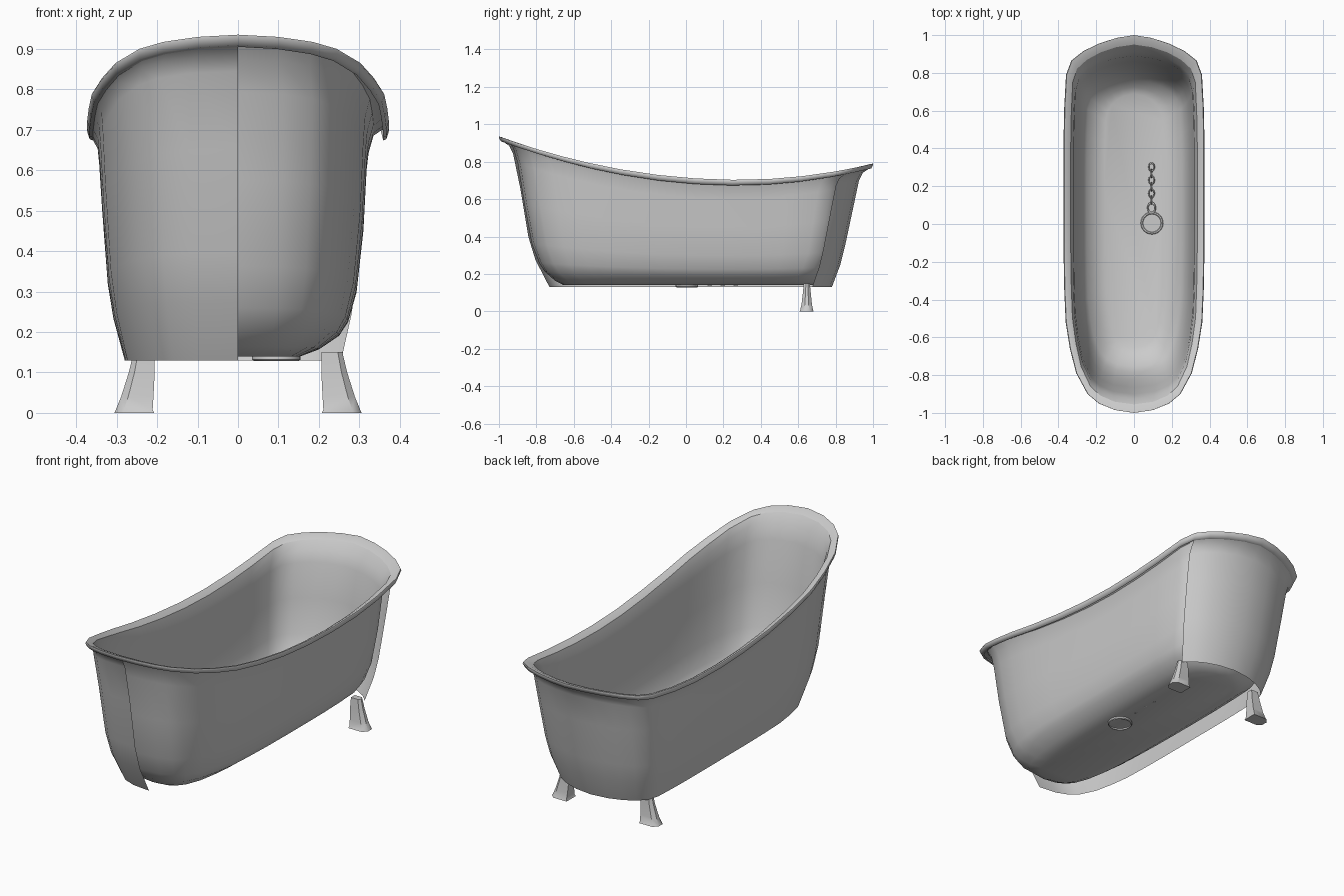
import bpy, bmesh, math
from mathutils import Matrix, Vector

if "Cube" in bpy.data.objects:
    bpy.data.objects.remove(bpy.data.objects["Cube"])

# half plan outline of the tub, front (-y) to back (+y), normalised
HALF = [(0, -1), (.27, -.985), (.5, -.95), (.66, -.9), (.82, -.79), (.91, -.66),
        (.97, -.52), (.99, -.35), (1, -.15), (1, .05), (1, .25), (1, .45),
        (.99, .62), (.965, .79), (.89, .865), (.72, .915), (.5, .955), (.25, .985), (0, 1)]
PLAN = HALF + [(-x, y) for x, y in HALF[-2:0:-1]]
CORNER = 14   # back right corner, where the outer panel stops


def rim_z(y):
    d = y - .28
    return .703 + (.1416 if d < 0 else .168) * d * d


def ring(hw, yf, yb, f, dz, base, e):
    """Plan outline scaled to one level; f goes from base (0) to rim (1)."""
    pts = []
    for x, y in PLAN:
        px = math.copysign(abs(x) ** e, x) * hw
        pz = base + f * (rim_z(y) - base) + dz
        pts.append((px, y * (-yf if y < 0 else yb), pz))
    return pts


def finish(bm, name, angle=40):
    bmesh.ops.recalc_face_normals(bm, faces=bm.faces)
    me = bpy.data.meshes.new(name)
    bm.to_mesh(me)
    bm.free()
    ob = bpy.data.objects.new(name, me)
    bpy.context.collection.objects.link(ob)
    bpy.ops.object.select_all(action='DESELECT')
    ob.select_set(True)
    bpy.context.view_layer.objects.active = ob
    bpy.ops.object.shade_smooth_by_angle(angle=math.radians(angle))
    return ob


def loft(name, rings, closed=True, cap=False, angle=40):
    bm = bmesh.new()
    rows = [[bm.verts.new(p) for p in r] for r in rings]
    n = len(rows[0])
    for a, b in zip(rows, rows[1:]):
        for i in range(n if closed else n - 1):
            j = (i + 1) % n
            bm.faces.new((a[i], a[j], b[j], b[i]))
    if cap:
        bm.faces.new(rows[-1])
    return finish(bm, name, angle)


# inner basin with flat floor
inner = [(.335, -.955, .95, 1, -.018, .9), (.323, -.925, .915, 1, -.06, .85),
         (.318, -.90, .89, .82, 0, .8), (.31, -.865, .86, .55, 0, .8),
         (.293, -.825, .825, .28, 0, .8), (.272, -.785, .79, .15, 0, .8),
         (.25, -.755, .765, .09, 0, .8), (.2, -.70, .725, .03, 0, .8),
         (.155, -.655, .69, 0, 0, .8)]
loft("basin", [ring(a, b, c, f, d, .14, e) for a, b, c, f, d, e in inner], cap=True)

# rolled rim
rim = [(.335, -.955, .95, 1, -.018, .9), (.355, -.985, .98, 1, -.004, .95),
       (.369, -1, 1, 1, 0, 1), (.373, -1, 1, 1, -.007, 1), (.367, -.99, .99, 1, -.026, 1),
       (.358, -.975, .975, 1, -.03, 1)]
loft("rim", [ring(a, b, c, f, d, .14, e) for a, b, c, f, d, e in rim], angle=60)

# outer panel: left half plus the whole back end
outer = [(.36, -.98, .98, 1, -.026, 1), (.347, -.945, .945, 1, -.05, .9),
         (.343, -.925, .925, 1, -.09, .8), (.336, -.885, .895, .65, 0, .8),
         (.322, -.842, .85, .33, 0, .8), (.308, -.805, .825, .18, 0, .8),
         (.28, -.73, .78, 0, 0, .8)]
shell = []
for a, b, c, f, d, e in outer:
    r = ring(a, b, c, f, d, .13, e)
    shell.append(r[CORNER:] + r[:1])
loft("outer_panel", shell, closed=False)

# two tapered back feet: x range, y range, z
foot = [(.207, .306, .607, .683, 0), (.211, .302, .611, .679, .008),
        (.209, .289, .618, .673, .04), (.206, .27, .625, .667, .1), (.207, .258, .63, .662, .15)]
for side, sx in (("left", -1), ("right", 1)):
    rows = []
    for x0, x1, y0, y1, z in foot:
        c = (x1 - x0) * .22
        pts = [(x0, y0), (x1 - c, y0), (x1, y0 + c), (x1, y1 - c), (x1 - c, y1), (x0, y1)]
        rows.append([(sx * x, y, z) for x, y in pts])
    rows.insert(0, [(sx * .255, .645, 0)] * 6)
    ob = loft(side + "_back_foot", rows, cap=True)
    bm = bmesh.new()
    bm.from_mesh(ob.data)
    bmesh.ops.remove_doubles(bm, verts=bm.verts, dist=.0005)
    bm.to_mesh(ob.data)
    bm.free()


# drain plug: stepped disc
def circle(r, z, n=24):
    return [(.095 + r * math.cos(2 * math.pi * i / n),
             .005 + r * math.sin(2 * math.pi * i / n), z) for i in range(n)]


loft("drain_plug", [circle(r, z) for r, z in
     ((.055, .128), (.06, .132), (.06, .146), (.057, .15), (.05, .15), (.047, .147))], cap=True)


# chain: stretched torus links lying along the floor
def link(name, y, length, width, wire, tilt):
    bpy.ops.mesh.primitive_torus_add(major_radius=1, minor_radius=wire / width,
                                     major_segments=14, minor_segments=6)
    ob = bpy.context.object
    ob.name = name
    ob.data.transform(Matrix.Translation(Vector((.093, y, .155)))
                      @ Matrix.Rotation(math.radians(tilt), 4, 'Y')
                      @ Matrix.Diagonal((width, length, width, 1)))
    bpy.ops.object.shade_smooth_by_angle(angle=math.radians(60))


link("plug_ring", .085, .027, .02, .004, 0)
for k in range(6):
    link(f"chain_link_{k + 1}", .127 + k * .035, .021, .015, .003, 0 if k % 2 else 80)
